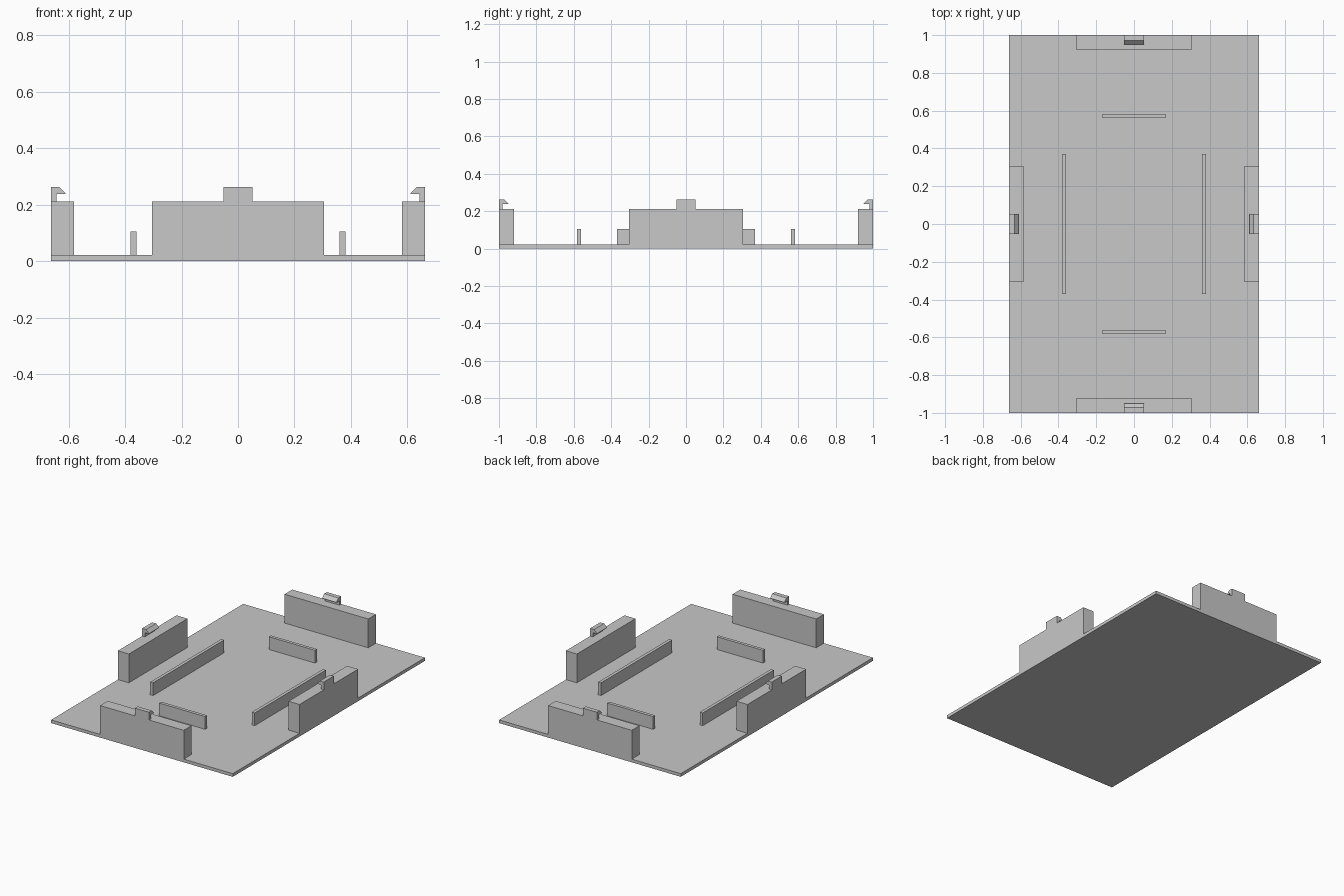
import bpy
import bmesh
from math import pi
from mathutils import Matrix

cube = bpy.data.objects.get("Cube")
if cube:
    bpy.data.objects.remove(cube, do_unlink=True)

HALF_X, HALF_Y = 0.662, 1.0
BASE_TOP, WALL_TOP, RIB_TOP = 0.021, 0.211, 0.105

grey = bpy.data.materials.new("plain grey")
grey.use_nodes = True
colour = (0.58, 0.58, 0.58, 1)
grey.diffuse_color = colour
grey.node_tree.nodes["Principled BSDF"].inputs["Base Color"].default_value = colour


def prism(name, profile, half_width, matrix=Matrix()):
    """Extrude a (y, z) profile symmetrically along x, then place it."""
    bm = bmesh.new()
    face = bm.faces.new([bm.verts.new((-half_width, y, z)) for y, z in profile])
    grown = bmesh.ops.extrude_face_region(bm, geom=[face])
    moved = [v for v in grown["geom"] if isinstance(v, bmesh.types.BMVert)]
    bmesh.ops.translate(bm, verts=moved, vec=(2 * half_width, 0, 0))
    bmesh.ops.transform(bm, matrix=matrix, verts=bm.verts)
    bmesh.ops.recalc_face_normals(bm, faces=bm.faces)
    mesh = bpy.data.meshes.new(name)
    bm.to_mesh(mesh)
    bm.free()
    mesh.materials.append(grey)
    obj = bpy.data.objects.new(name, mesh)
    bpy.context.collection.objects.link(obj)
    return obj


def rect(y0, y1, z0, z1):
    return [(y0, z0), (y1, z0), (y1, z1), (y0, z1)]


# Flat base plate
prism("base_plate", rect(-HALF_Y, HALF_Y, 0, BASE_TOP), HALF_X)

# Hook section: stem at the outer edge, sloped nose pointing inward
hook = [(0, WALL_TOP), (0.019, WALL_TOP), (0.019, 0.238), (0.05, 0.238),
        (0.05, 0.241), (0.029, 0.262), (0, 0.262)]

# Each side: outer wall, snap hook on top of it, and a low inner rib
sides = [("front", 0, HALF_Y, 0.418, 0.168), ("right", -pi / 2, HALF_X, 0.281, 0.37),
         ("back", pi, HALF_Y, 0.418, 0.168), ("left", pi / 2, HALF_X, 0.281, 0.37)]
for side, angle, reach, rib_in, rib_half in sides:
    place = Matrix.Rotation(angle, 4, "Z") @ Matrix.Translation((0, -reach, 0))
    prism(side + "_wall", rect(0, 0.08, BASE_TOP, WALL_TOP), 0.305, place)
    prism(side + "_hook", hook, 0.052, place)
    prism(side + "_rib", rect(rib_in, rib_in + 0.021, BASE_TOP, RIB_TOP), rib_half, place)
